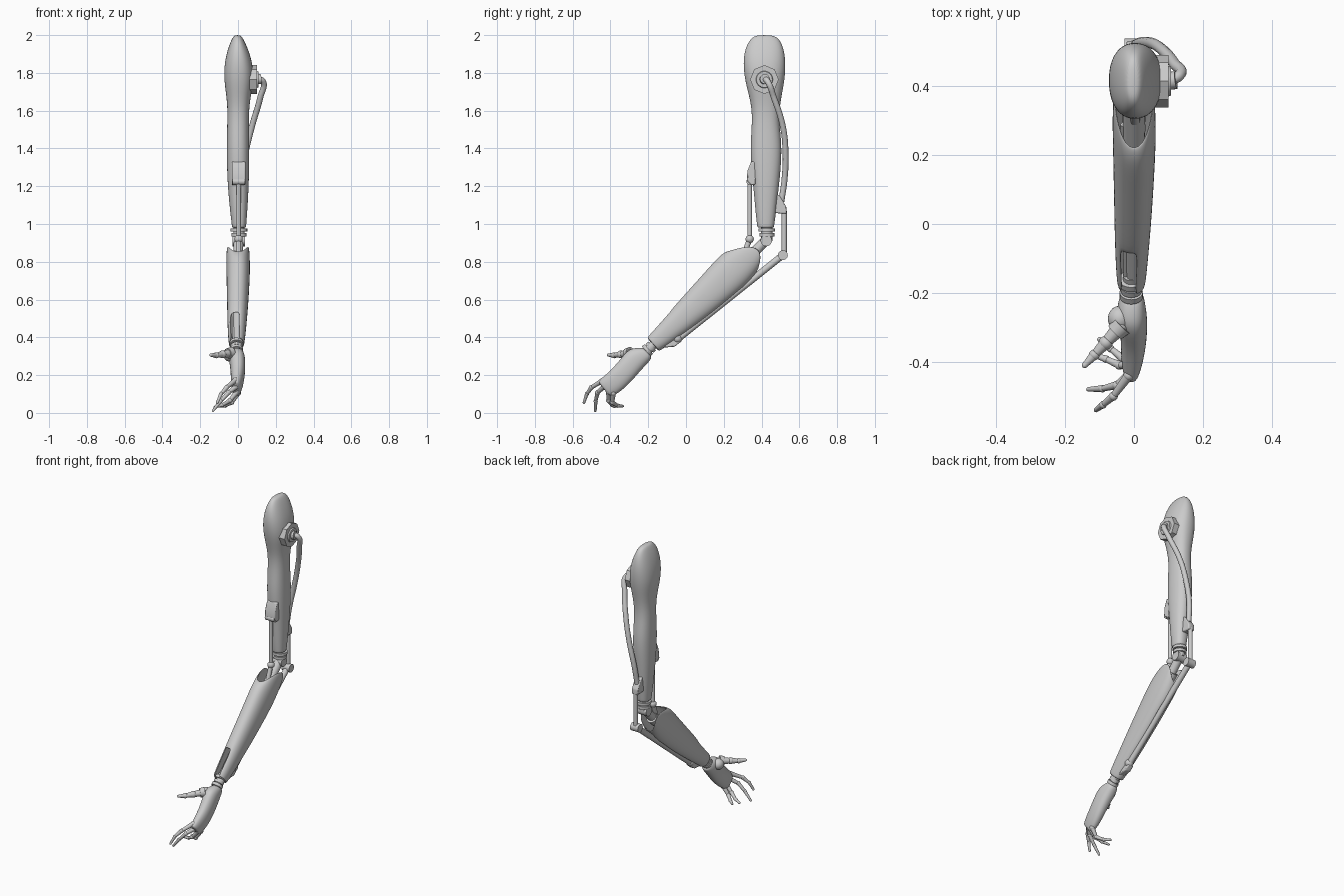
import bpy, bmesh, math
from mathutils import Vector as V

if "Cube" in bpy.data.objects:
    bpy.data.objects.remove(bpy.data.objects["Cube"])

X = V((1, 0, 0))


def add(name, bm, mods=(), angle=40):
    bmesh.ops.recalc_face_normals(bm, faces=bm.faces)
    me = bpy.data.meshes.new(name)
    bm.to_mesh(me)
    bm.free()
    ob = bpy.data.objects.new(name, me)
    bpy.context.collection.objects.link(ob)
    for kind, props in mods:
        m = ob.modifiers.new(kind.title(), kind)
        for k, v in props.items():
            setattr(m, k, v)
    bpy.ops.object.select_all(action='DESELECT')
    ob.select_set(True)
    bpy.context.view_layer.objects.active = ob
    bpy.ops.object.shade_smooth_by_angle(angle=math.radians(angle))
    return ob


def loft(name, origin, w, rings, n=24, power=2.3, caps=True, skip=None, mods=()):
    """Rings are (along, x centre, v centre, x radius, v radius, end curvature)."""
    w = V(w).normalized()
    v = w.cross(X)
    if v.z < 0 or abs(w.z) > 0.99:
        v = -v
    bm, loops = bmesh.new(), []
    for a, cx, cv, ru, rv, q in rings:
        loop = []
        for i in range(n):
            t = 2 * math.pi * i / n
            c, s = math.cos(t), math.sin(t)
            du = cx + ru * math.copysign(abs(c) ** (2 / power), c)
            dv = cv + rv * math.copysign(abs(s) ** (2 / power), s)
            loop.append(bm.verts.new(V(origin) + X * du + v * dv + w * (a + q * dv * dv)))
        loops.append(loop)
    for k in range(len(loops) - 1):
        for i in range(n):
            if skip and skip(k, i):
                continue
            j = (i + 1) % n
            bm.faces.new((loops[k][i], loops[k][j], loops[k + 1][j], loops[k + 1][i]))
    if caps:
        bm.faces.new(loops[0])
        bm.faces.new(loops[-1])
    return add(name, bm, mods, 60)


def rod(name, p, q, r1, r2=None, n=20):
    p, q = V(p), V(q)
    bm = bmesh.new()
    bmesh.ops.create_cone(bm, cap_ends=True, segments=n, radius1=r1,
                          radius2=r1 if r2 is None else r2, depth=(q - p).length)
    bm.transform((q - p).to_track_quat('Z', 'Y').to_matrix().to_4x4())
    bmesh.ops.translate(bm, verts=bm.verts, vec=(p + q) / 2)
    return add(name, bm)


def ball(name, p, r, scale=(1, 1, 1)):
    bm = bmesh.new()
    bmesh.ops.create_uvsphere(bm, u_segments=20, v_segments=12, radius=r)
    bmesh.ops.scale(bm, verts=bm.verts, vec=scale)
    bmesh.ops.translate(bm, verts=bm.verts, vec=p)
    return add(name, bm)


def plate(name, profile, x0, x1, bevel=0.006):
    """Side profile (y, z) extruded across x."""
    bm = bmesh.new()
    f = bm.faces.new([bm.verts.new((x0, y, z)) for y, z in profile])
    r = bmesh.ops.extrude_face_region(bm, geom=[f])
    bmesh.ops.translate(bm, vec=(x1 - x0, 0, 0),
                        verts=[g for g in r['geom'] if isinstance(g, bmesh.types.BMVert)])
    return add(name, bm, [('BEVEL', dict(width=bevel, segments=2))])


def digit(name, pts, r0, r1):
    n = len(pts) - 1
    for i in range(n):
        a, b = r0 + (r1 - r0) * i / n, r0 + (r1 - r0) * (i + 1) / n
        rod(f"{name}_segment", pts[i], pts[i + 1], a, b * 0.85, 14)
        ball(f"{name}_knuckle", pts[i], a * 1.1)
    ball(f"{name}_tip", pts[-1], r1 * 0.85)


SUB = ('SUBSURF', dict(levels=2, render_levels=2))

# Upper arm: z, x min, x max, y min, y max
arm = [(2.0, -.018, .012, .375, .455), (1.985, -.03, .026, .345, .49), (1.94, -.05, .048, .316, .515),
       (1.87, -.069, .073, .302, .528), (1.79, -.076, .084, .307, .526), (1.72, -.068, .076, .322, .515),
       (1.63, -.056, .06, .346, .497), (1.54, -.057, .057, .35, .493), (1.42, -.06, .06, .34, .508),
       (1.3, -.059, .06, .345, .503), (1.18, -.053, .056, .358, .49), (1.06, -.041, .049, .368, .477),
       (.985, -.032, .043, .377, .466), (.98, -.031, .042, .378, .465)]
loft("upper_arm", (0, 0, 0), (0, 0, 1),
     [(z, (a + b) / 2, -(c + d) / 2 if V((0, 0, 1)).cross(X).y > 0 else (c + d) / 2,
       (b - a) / 2, (d - c) / 2, 0) for z, a, b, c, d in arm], mods=[SUB])

# Shoulder plate and cable
rod("shoulder_plate", (.06, .415, 1.765), (.1, .415, 1.765), .076, n=8)
rod("shoulder_ring", (.09, .415, 1.765), (.108, .415, 1.765), .048, .042, 32)
rod("cable_socket", (.1, .415, 1.765), (.122, .418, 1.768), .026)
cu = bpy.data.curves.new("cable", 'CURVE')
cu.dimensions, cu.bevel_depth, cu.use_fill_caps = '3D', .016, True
sp = cu.splines.new('BEZIER')
path = [(.1, .415, 1.768), (.132, .432, 1.755), (.118, .465, 1.67), (.075, .512, 1.52),
        (.04, .527, 1.38), (.01, .522, 1.24), (0, .505, 1.12)]
sp.bezier_points.add(len(path) - 1)
for b, p in zip(sp.bezier_points, path):
    b.co, b.handle_left_type, b.handle_right_type = p, 'AUTO', 'AUTO'
bpy.context.collection.objects.link(bpy.data.objects.new("cable", cu))

# Front bracket and push rod
plate("front_bracket", [(.37, 1.33), (.345, 1.33), (.325, 1.28), (.322, 1.23), (.345, 1.205), (.37, 1.21)], -.033, .04)
rod("front_rod_pivot", (-.03, .337, 1.225), (.036, .337, 1.225), .018)
rod("front_rod", (.003, .337, 1.225), (.003, .337, .92), .012)
ball("front_rod_end", (.003, .337, .92), .022)
rod("front_rod_link", (.003, .337, .92), (.003, .30, .82), .014)

# Back bracket and tendon rods
plate("back_bracket", [(.465, 1.17), (.495, 1.15), (.532, 1.09), (.532, 1.055), (.5, 1.055), (.465, 1.06)], -.022, .022)
rod("back_rod", (0, .52, 1.07), (0, .52, .84), .014)
rod("back_rod_pivot", (-.028, .513, .835), (.028, .513, .835), .026)
rod("tendon_rod", (0, .513, .835), (0, -.045, .39), .018)
ball("tendon_end", (0, -.045, .395), .026)
plate("tendon_mount", [(-.155, .385), (-.05, .40), (-.03, .375), (-.06, .35), (-.13, .345)], -.022, .016)

# Elbow
for z, r in ((.968, .044), (.943, .04)):
    rod("elbow_collar", (.005, .428, z - .009), (.005, .428, z + .009), r)
rod("elbow_post", (.005, .428, 1.0), (.005, .428, .91), .03)
rod("elbow_pivot", (-.03, .425, .912), (.036, .425, .912), .03)
rod("elbow_link", (.003, .43, .92), (.0, .33, .82), .026)

# Forearm: hollow shell with rounded elbow mouth, underside slot and wrist notch
E, D = V((0, .40, .88)), V((0, -.741, -.672))
fore = [(.02, 0, .1, -.075, .056, 13), (.11, 0, .108, -.088, .059, 6), (.2, .001, .108, -.092, .059, 2),
        (.32, 0, .097, -.089, .056, 0), (.46, -.002, .083, -.08, .052, 0), (.6, -.005, .068, -.066, .047, 0),
        (.7, -.007, .057, -.053, .042, 0), (.775, -.008, .05, -.042, .037, 0)]
loft("forearm_shell", E, D, [(a, cx, (t + b) / 2, ru, (t - b) / 2, q) for a, cx, t, b, ru, q in fore], caps=False,
     skip=lambda k, i: (2 <= k <= 5 and i in (17, 18)) or (k >= 5 and 5 <= i <= 8),
     mods=[('SOLIDIFY', dict(thickness=.008, offset=0)), SUB])
rod("forearm_core", E + D * .06, E + D * .79, .034, .022)
for x in (-.03, .024):
    rod("forearm_strut", E + D * .15 + X * x, E + D * .76 + X * x * .7, .009)

# Wrist
for a, r in ((.765, .036), (.792, .031), (.815, .034)):
    rod("wrist_collar", E + D * (a - .009) - X * .008, E + D * (a + .009) - X * .008, r)
rod("wrist_post", E + D * .74 - X * .008, E + D * .86 - X * .006, .024)

# Palm
loft("palm", (0, -.2, .32), (0, -.763, -.647),
     [(0, -.006, 0, .026, .028, 0), (.012, -.006, .003, .034, .04, 0), (.05, -.008, .015, .043, .058, 0),
      (.09, -.003, .016, .042, .063, 0), (.17, 0, 0, .038, .06, 0), (.25, -.005, -.004, .033, .06, 0),
      (.295, -.008, 0, .024, .053, 0), (.305, -.008, .001, .018, .046, 0)], mods=[SUB])

# Thumb and fingers
ball("thumb_mound", (-.042, -.275, .305), .034, (1, 1.1, 1))
rod("thumb_collar", (-.035, -.295, .318), (-.055, -.315, .315), .031, .027)
digit("thumb", [(-.045, -.305, .315), (-.082, -.345, .31), (-.115, -.38, .305), (-.143, -.41, .306)], .023, .01)
fingers = dict(
    index_finger=[(-.015, -.44, .172), (-.06, -.5, .135), (-.09, -.525, .1), (-.11, -.54, .055)],
    middle_finger=[(-.005, -.43, .142), (-.05, -.468, .108), (-.092, -.478, .062), (-.132, -.48, .012)],
    ring_finger=[(-.003, -.41, .115), (-.042, -.41, .066), (-.082, -.392, .042), (-.122, -.378, .032)],
    little_finger=[(0, -.385, .105), (-.033, -.39, .056), (-.068, -.362, .038), (-.1, -.335, .036)])
for name, pts in fingers.items():
    digit(name, pts, .014, .008)
